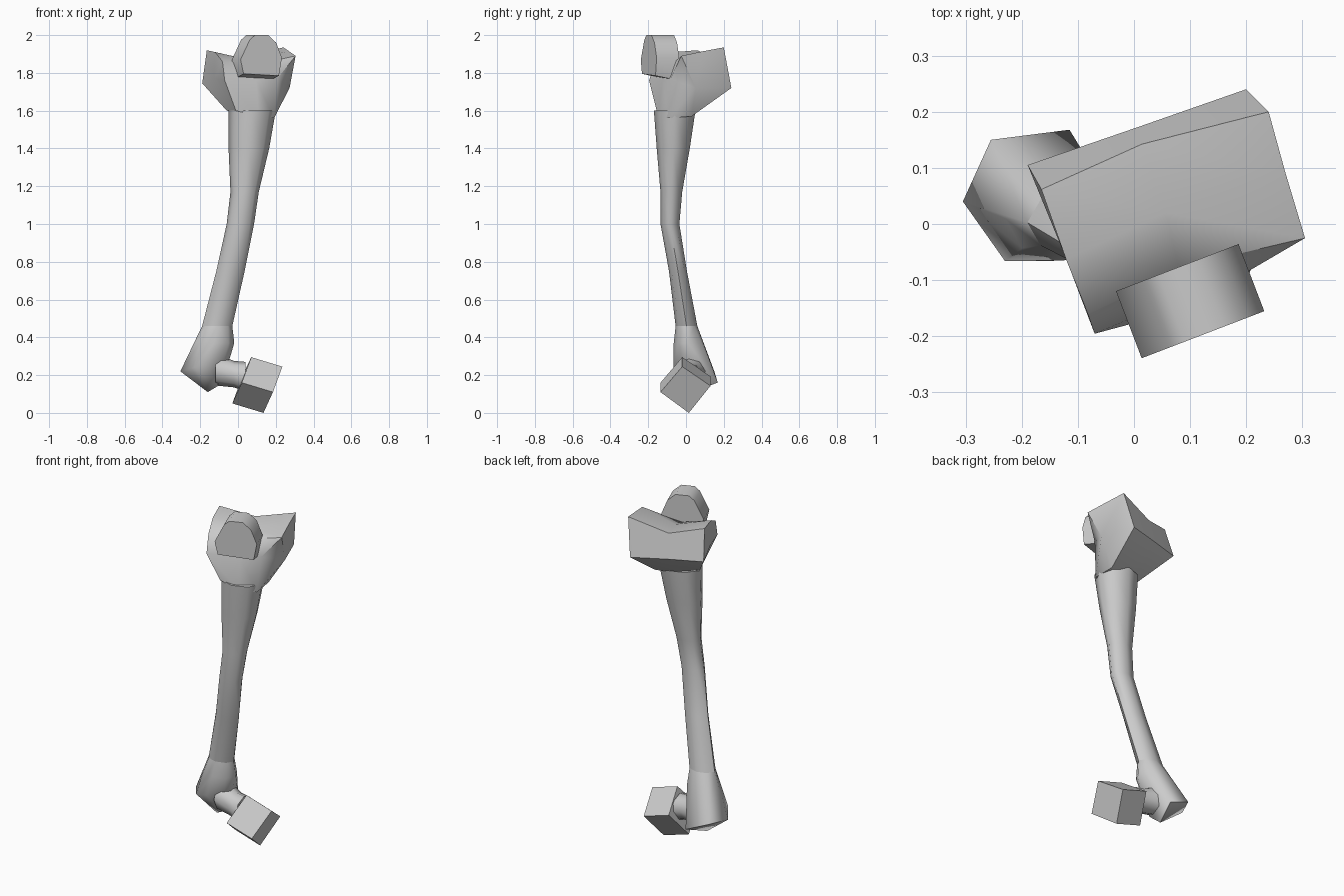
import bpy, bmesh
from math import sin, cos, radians, tau
from mathutils import Vector

if "Cube" in bpy.data.objects:
    bpy.data.objects.remove(bpy.data.objects["Cube"])


def finish(name, bm, angle):
    bmesh.ops.recalc_face_normals(bm, faces=bm.faces[:])
    mesh = bpy.data.meshes.new(name)
    bm.to_mesh(mesh)
    bm.free()
    ob = bpy.data.objects.new(name, mesh)
    bpy.context.collection.objects.link(ob)
    bpy.ops.object.select_all(action='DESELECT')
    ob.select_set(True)
    bpy.context.view_layer.objects.active = ob
    bpy.ops.object.shade_smooth_by_angle(angle=radians(angle))


def loft(name, rings, caps=(None, None), angle=60):
    """Skin rings of equal length; each end closes on a cap centre."""
    bm = bmesh.new()
    rows = [[bm.verts.new(p) for p in r] for r in rings]
    n = len(rows[0])
    for a, b in zip(rows, rows[1:]):
        for i in range(n):
            j = (i + 1) % n
            bm.faces.new((a[i], a[j], b[j], b[i]))
    for row, c in ((rows[0], caps[0]), (rows[-1], caps[1])):
        if c is None:
            bm.faces.new(row)
        else:
            v = bm.verts.new(c)
            for i in range(n):
                bm.faces.new((row[i], row[(i + 1) % n], v))
    finish(name, bm, angle)


def hull(name, pts, angle=60):
    bm = bmesh.new()
    for p in pts:
        bm.verts.new(p)
    res = bmesh.ops.convex_hull(bm, input=bm.verts[:])
    junk = {g for g in res['geom_interior'] + res['geom_unused']
            if isinstance(g, bmesh.types.BMVert)}
    bmesh.ops.delete(bm, geom=list(junk), context='VERTS')
    finish(name, bm, angle)


def turned(u, v, z, a=radians(19)):
    return Vector((u * cos(a) - v * sin(a), u * sin(a) + v * cos(a), z))


def oval(z, x0, x1, y0, y1, n=8):
    return [Vector(((x0 + x1) / 2 + (x1 - x0) / 2 * cos(tau * i / n),
                    (y0 + y1) / 2 + (y1 - y0) / 2 * sin(tau * i / n), z)) for i in range(n)]


# long shaft, bowed and flaring to both ends
shaft = [oval(*r) for r in (
    (1.60, -.05, .20, -.17, .05), (1.40, -.05, .165, -.155, .02),
    (1.17, -.04, .11, -.135, -.02), (1.00, -.06, .085, -.135, -.035),
    (0.75, -.115, .035, -.09, .005), (0.46, -.19, -.03, -.055, .06))]
loft("shaft", shaft)

# saddle-shaped knuckle block: left, middle and right sections
left = [(-.145, .161, 1.745), (-.136, .112, 1.92), (-.135, -.02, 1.91), (-.13, -.125, 1.86),
        (-.13, -.162, 1.76), (-.06, -.14, 1.60), (-.07, -.02, 1.60)]
mid = [(.06, .161, 1.735), (.06, .13, 1.875), (.06, 0, 1.87), (.05, -.10, 1.84),
       (.05, -.15, 1.76), (.055, -.175, 1.57), (.055, .01, 1.59)]
right = [(.267, .162, 1.72), (.292, .111, 1.935), (.285, .0, 1.915), (.28, -.123, 1.89),
         (.17, -.145, 1.77), (.15, -.15, 1.56), (.18, -.03, 1.57)]
loft("knuckle_block", [[turned(*p) for p in s] for s in (left, mid, right)],
     (turned(-.135, -.01, 1.77), turned(.275, -.04, 1.72)), 50)

# kneecap: faceted disc leaning on the front of the block
outline = ((-.117, 1.87), (-.065, 1.975), (-.035, 2), (.04, 2),
           (.085, 1.96), (.117, 1.88), (.10, 1.775), (-.10, 1.785))
rings = []
for v, drop in ((-.064, .01), (.064, -.015)):
    rings.append([turned(u, v, z + (drop if z < 1.8 else 0), radians(21))
                  + Vector((.10, -.1375, 0)) for u, z in outline])
loft("kneecap", rings, angle=50)

# outer bulge at the lower end
hull("lower_bulge", shaft[-1] + oval(.37, -.23, -.02, -.065, .085) + [
    (-.305, .04, .22), (-.255, .15, .22), (-.115, .168, .16), (-.23, -.066, .24),
    (-.16, -.066, .25), (-.16, .03, .11), (-.11, .0, .14), (-.04, .0, .30)])

# short neck from the bulge to the head
neck = []
for x, y, z, r in ((-.12, .03, .23, .085), (-.02, .01, .205, .07), (.04, 0, .19, .08)):
    neck.append([(x, y + r * cos(tau * i / 8), z + r * sin(tau * i / 8)) for i in range(8)])
loft("neck", neck)

# head: square block turned on edge
end = ((.235, -.02, .245), (.187, .13, .143), (.135, .015, 0), (.185, -.135, .11))
head = [[Vector(p) for p in end]]
head.append([p + Vector((-.165, 0, .05)) for p in head[0]])
loft("head", head, angle=50)
